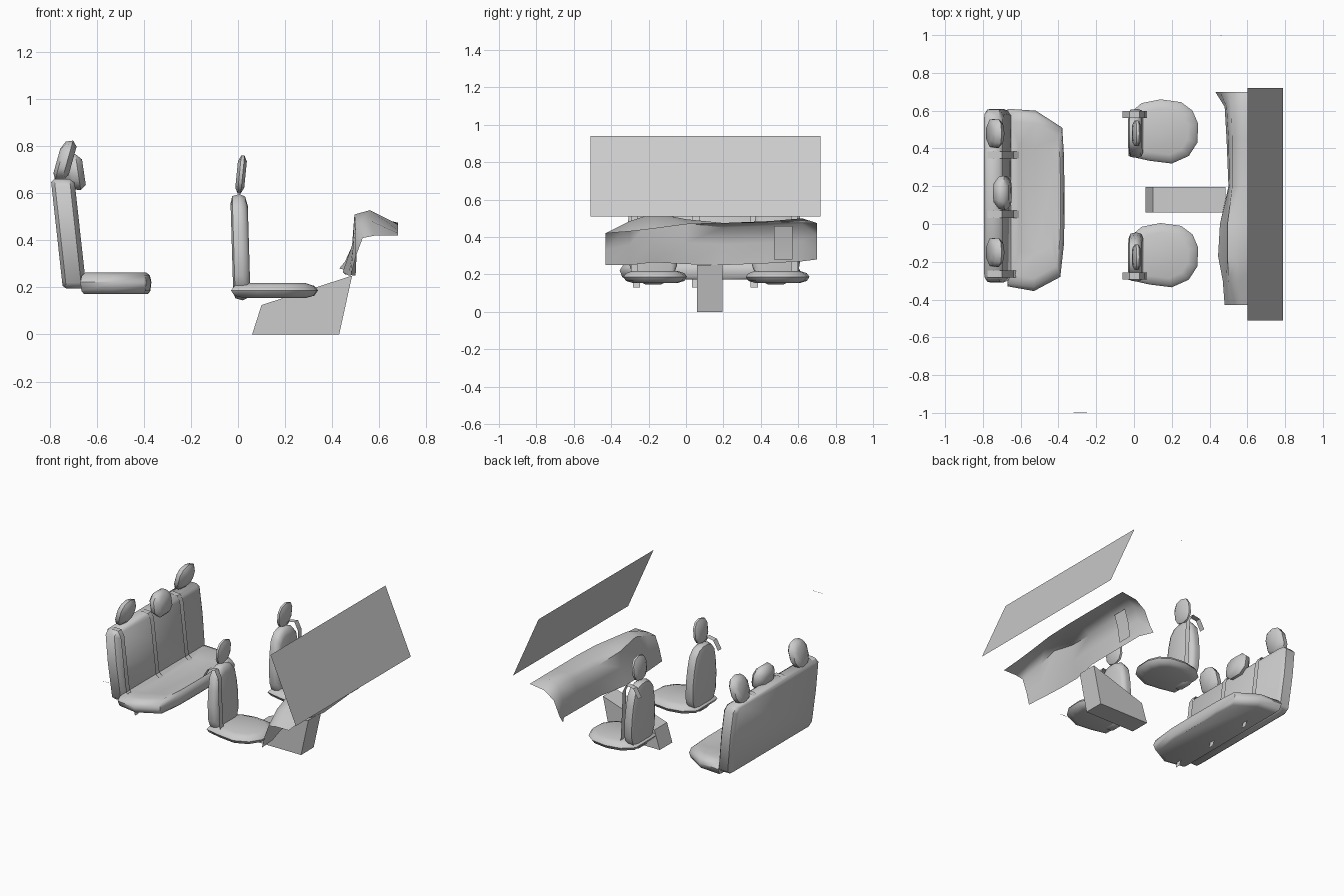
import bpy, math
from math import cos, sin, pi

if "Cube" in bpy.data.objects:
    bpy.data.objects.remove(bpy.data.objects["Cube"])


def build(name, verts, faces, smooth=None):
    me = bpy.data.meshes.new(name)
    me.from_pydata(verts, [], faces)
    me.update()
    ob = bpy.data.objects.new(name, me)
    bpy.context.collection.objects.link(ob)
    if smooth:
        bpy.ops.object.select_all(action='DESELECT')
        ob.select_set(True)
        bpy.context.view_layer.objects.active = ob
        bpy.ops.object.shade_smooth_by_angle(angle=math.radians(smooth))
    return ob


def pillow(name, outline, layers, place, smooth=50):
    """Stack scaled copies of an outline: layers = (scale, depth); place maps (u, v, depth) to x, y, z."""
    n = len(outline)
    us, vs = [p[0] for p in outline], [p[1] for p in outline]
    cu, cv = (min(us) + max(us)) / 2, (min(vs) + max(vs)) / 2
    verts = [place(cu + (u - cu) * s, cv + (v - cv) * s, d) for s, d in layers for u, v in outline]
    faces = [(r * n + i, r * n + (i + 1) % n, (r + 1) * n + (i + 1) % n, (r + 1) * n + i)
             for r in range(len(layers) - 1) for i in range(n)]
    faces += [tuple(range(n))[::-1], tuple(range((len(layers) - 1) * n, len(layers) * n))]
    return build(name, verts, faces, smooth)


def grid(name, rows, smooth=50):
    m = len(rows[0])
    faces = [(r * m + i, r * m + i + 1, (r + 1) * m + i + 1, (r + 1) * m + i)
             for r in range(len(rows) - 1) for i in range(m - 1)]
    return build(name, [p for row in rows for p in row], faces, smooth)


def strap(name, y, path, width=0.038):
    return grid(name, [[(x, y - width / 2, z), (x, y + width / 2, z)] for x, z in path], 30)


def oval(cy, cz, ry, rz, n=10, power=0.8):
    def f(t):
        return math.copysign(abs(t) ** power, t)
    return [(cy + ry * f(cos(2 * pi * (i + .5) / n)), cz + rz * f(sin(2 * pi * (i + .5) / n))) for i in range(n)]


# Rear bench cushion
bench = [(-.67, -.33), (-.53, -.355), (-.39, -.28), (-.37, -.1), (-.368, .1), (-.37, .35),
         (-.38, .51), (-.52, .60), (-.67, .61)]
pillow("bench_cushion", bench, [(.90, .172), (.97, .185), (1, .222), (.96, .25), (.86, .263), (.6, .247)],
       lambda u, v, d: (u, v, d))

# Rear bench backrest, leaning backwards
back = [(-.30, .22), (-.27, .195), (.57, .195), (.60, .22), (.61, .45), (.605, .63), (.575, .66),
        (-.275, .66), (-.305, .63), (-.31, .45)]
pillow("bench_backrest", back, [(.95, -.05), (1, -.035), (1, .03), (.94, .05)],
       lambda u, v, d: (-.695 - .11 * (v - .2) + d, u, v))

# Rear headrests: two outer, one lower in the middle
for y in (-.15, .48):
    pillow("outer_rear_headrest", oval(y, .738, .08, .086), [(.6, -.035), (.95, -.02), (1, .01), (.7, .032)],
           lambda u, v, d: (-.735 + .28 * (v - .738) + d, u, v))
pillow("middle_rear_headrest", oval(.165, .69, .096, .082, 8), [(.55, -.055), (.95, -.025), (1, .005), (.7, .03)],
       lambda u, v, d: (-.685 - .15 * (v - .69) + d, u, v))

# Rear belts run over the backrest and through the cushion
for y in (-.265, .052, .365):
    strap("rear_belt", y, [(-.79, .62), (-.775, .66), (-.745, .668), (-.70, .665), (-.68, .63),
                           (-.638, .27), (-.60, .24), (-.572, .13)])

# Front seats
seat = [(-.03, -.12), (.08, -.145), (.2, -.16), (.29, -.12), (.335, -.05), (.34, .05), (.31, .12),
        (.25, .165), (.14, .18), (.04, .16), (-.03, .10)]
half = [(.04, .145), (.10, .175), (.128, .25), (.13, .36), (.118, .46), (.10, .54), (.065, .583), (.025, .597)]
rest = half + [(-y, z) for y, z in reversed(half)]
for cy, side in ((.48, 1), (-.175, -1)):
    pillow("front_seat_cushion", seat, [(.72, .155), (.92, .165), (1, .187), (.92, .206), (.72, .218)],
           lambda u, v, d: (u, v + cy, d))
    pillow("front_seat_backrest", rest, [(.82, -.03), (.96, -.022), (1, .01), (.95, .033), (.78, .043)],
           lambda u, v, d: (d + .03 * (.5 - v), u + cy, v))
    pillow("front_headrest", oval(cy, .68, .07, .08), [(.7, -.018), (1, -.006), (1, .008), (.7, .02)],
           lambda u, v, d: (.012 + .1 * (v - .68) + d, u, v))
    strap("front_belt", cy + side * .10, [(-.06, .53), (-.025, .59), (.03, .60), (.055, .55), (.06, .4), (.07, .21)])

# Centre console
pillow("console", [(.06, 0), (.43, 0), (.485, .25), (.10, .125)], [(1, .195), (1, .06)],
       lambda u, v, d: (u, d, v), None)

# Dashboard sheet: cross-sections from the lower cabin edge up and over to the windscreen
sections = {
    -.43: [(.48, .25), (.50, .33), (.53, .41), (.58, .42), (.68, .42)],
    -.30: [(.47, .25), (.488, .36), (.50, .465), (.56, .485), (.68, .43)],
    -.17: [(.445, .265), (.485, .38), (.495, .51), (.56, .528), (.68, .445)],
    .00: [(.455, .255), (.485, .37), (.495, .475), (.57, .495), (.68, .468)],
    .20: [(.50, .25), (.505, .36), (.52, .45), (.58, .475), (.68, .475)],
    .45: [(.49, .26), (.50, .37), (.52, .46), (.58, .485), (.68, .475)],
    .62: [(.48, .27), (.49, .38), (.515, .47), (.58, .50), (.68, .475)],
    .70: [(.43, .28), (.455, .31), (.50, .41), (.57, .46), (.68, .475)],
}
grid("dashboard", [[(x, y, z) for x, z in row] for y, row in sections.items()], 60)

# Small panel behind the dashboard
grid("dash_panel", [[(x, y, z) for y in (.47, .57)] for x, z in ((.51, .28), (.525, .38), (.55, .46))])

# Windscreen
grid("windscreen", [[(.60, y, .94), (.79, y, .51)] for y in (-.51, .72)], None)

# Tiny door trims at the sides
grid("left_door_trim", [[(-.32, y, .706), (-.25, y, .706)] for y in (-1, -.997)], None)
grid("right_door_trim", [[(.458, y, .787), (.462, y, .793)] for y in (.997, 1)], None)
